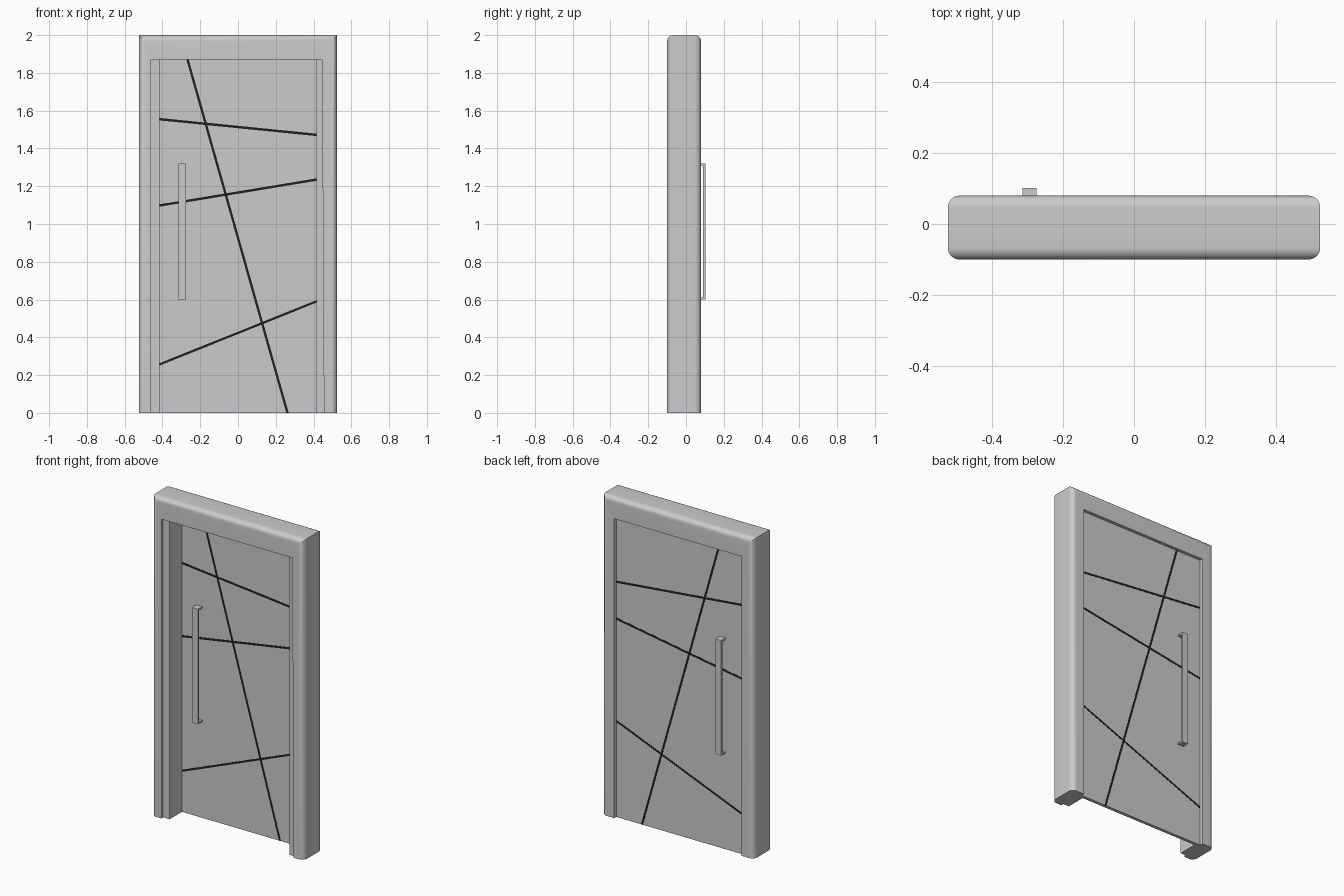
import bpy, bmesh
from math import sin, cos, pi, radians

if "Cube" in bpy.data.objects:
    bpy.data.objects.remove(bpy.data.objects["Cube"])

W, H, YF, YB, R = 0.525, 2.0, -0.10, 0.08, 0.033   # frame half width, height, front, back, rounding
TOP = 1.87                                         # top of the opening
LEAF_F, LEAF_B = 0.04, 0.06                        # front and back faces of the leaf

dark = bpy.data.materials.new("dark_inlay")
dark.diffuse_color = (0.015, 0.015, 0.015, 1)
dark.use_nodes = True
dark.node_tree.nodes["Principled BSDF"].inputs["Base Color"].default_value = dark.diffuse_color


def finish(name, bm, mat=None):
    bmesh.ops.recalc_face_normals(bm, faces=bm.faces)
    me = bpy.data.meshes.new(name)
    bm.to_mesh(me)
    bm.free()
    ob = bpy.data.objects.new(name, me)
    bpy.context.collection.objects.link(ob)
    if mat:
        me.materials.append(mat)
    return ob


def prism(name, outline, y0, y1, mat=None):
    """Extrude an outline in the xz plane from y0 to y1."""
    bm = bmesh.new()
    a = [bm.verts.new((x, y0, z)) for x, z in outline]
    b = [bm.verts.new((x, y1, z)) for x, z in outline]
    bm.faces.new(a)
    bm.faces.new(b[::-1])
    n = len(a)
    for i in range(n):
        j = (i + 1) % n
        bm.faces.new((a[i], b[i], b[j], a[j]))
    return finish(name, bm, mat)


def rect(x0, x1, z0, z1):
    return [(x0, z0), (x1, z0), (x1, z1), (x0, z1)]


# Frame: one mitred section run up the left leg, over the head and down the right leg.
# Section entries: left x, top z, right x at top, right x at floor, y
section = []


def outer(inset, y):
    section.append((-W + inset, H - inset, W - inset, W - inset, y))


N = 8
for i in range(N + 1):                              # rounded back edge
    t = pi / 2 * i / N
    outer(R * (1 - sin(t)), YB - R * (1 - cos(t)))
for i in range(N + 1):                              # rounded front edge
    t = pi / 2 * i / N
    outer(R * (1 - cos(t)), YF + R * (1 - sin(t)))
section += [
    (-0.46, TOP, 0.445, 0.455, YF),                 # front step
    (-0.46, TOP, 0.445, 0.455, -0.082),
    (-0.415, TOP, 0.415, 0.415, -0.082),            # jamb
    (-0.415, TOP, 0.415, 0.415, LEAF_F),
    (-0.44, TOP, 0.44, 0.44, LEAF_F),               # rebate for the leaf
    (-0.44, TOP, 0.44, 0.44, YB),
]
bm = bmesh.new()
rows = [[bm.verts.new(p) for p in ((xl, y, 0), (xl, y, zt), (xr, y, zt), (xb, y, 0))]
        for xl, zt, xr, xb, y in section]
for k, r in enumerate(rows):
    s = rows[(k + 1) % len(rows)]
    for c in range(3):
        f = bm.faces.new((r[c], r[c + 1], s[c + 1], s[c]))
        if f.calc_area() < 1e-7:
            bm.faces.remove(f)
bm.faces.new([r[0] for r in rows])
bm.faces.new([r[3] for r in rows][::-1])
frame = finish("door_frame", bm)
bpy.context.view_layer.objects.active = frame
frame.select_set(True)
bpy.ops.object.shade_smooth_by_angle(angle=radians(30))
frame.select_set(False)

# Leaf
prism("door_leaf", rect(-0.44, 0.44, 0, TOP), LEAF_F, LEAF_B)

# Dark inlay lines on both faces of the leaf
E, w = 0.439, 0.0065
for i, (zl, zr) in enumerate([(1.555, 1.472), (1.098, 1.235), (0.257, 0.59)]):
    m, d = (zl + zr) / 2, (zr - zl) / 0.83 * E
    prism(f"inlay_cross_{i + 1}", [(-E, m - d - w), (E, m + d - w), (E, m + d + w), (-E, m - d + w)],
          LEAF_F - 0.001, LEAF_B + 0.001, dark)
prism("inlay_diagonal", [(0.262 - w, 0), (0.262 + w, 0), (-0.267 + w, TOP), (-0.267 - w, TOP)],
      LEAF_F - 0.0012, LEAF_B + 0.0012, dark)

# Pull handles, one on each face: flat bar with a standoff at each end
for side, face, s in (("front", LEAF_F, -1), ("back", LEAF_B, 1)):
    prism(f"handle_bar_{side}", rect(-0.315, -0.275, 0.60, 1.32), face + s * 0.031, face + s * 0.042)
    for end, z in (("lower", 0.60), ("upper", 1.31)):
        prism(f"handle_mount_{side}_{end}", rect(-0.315, -0.275, z, z + 0.01), face, face + s * 0.031)
